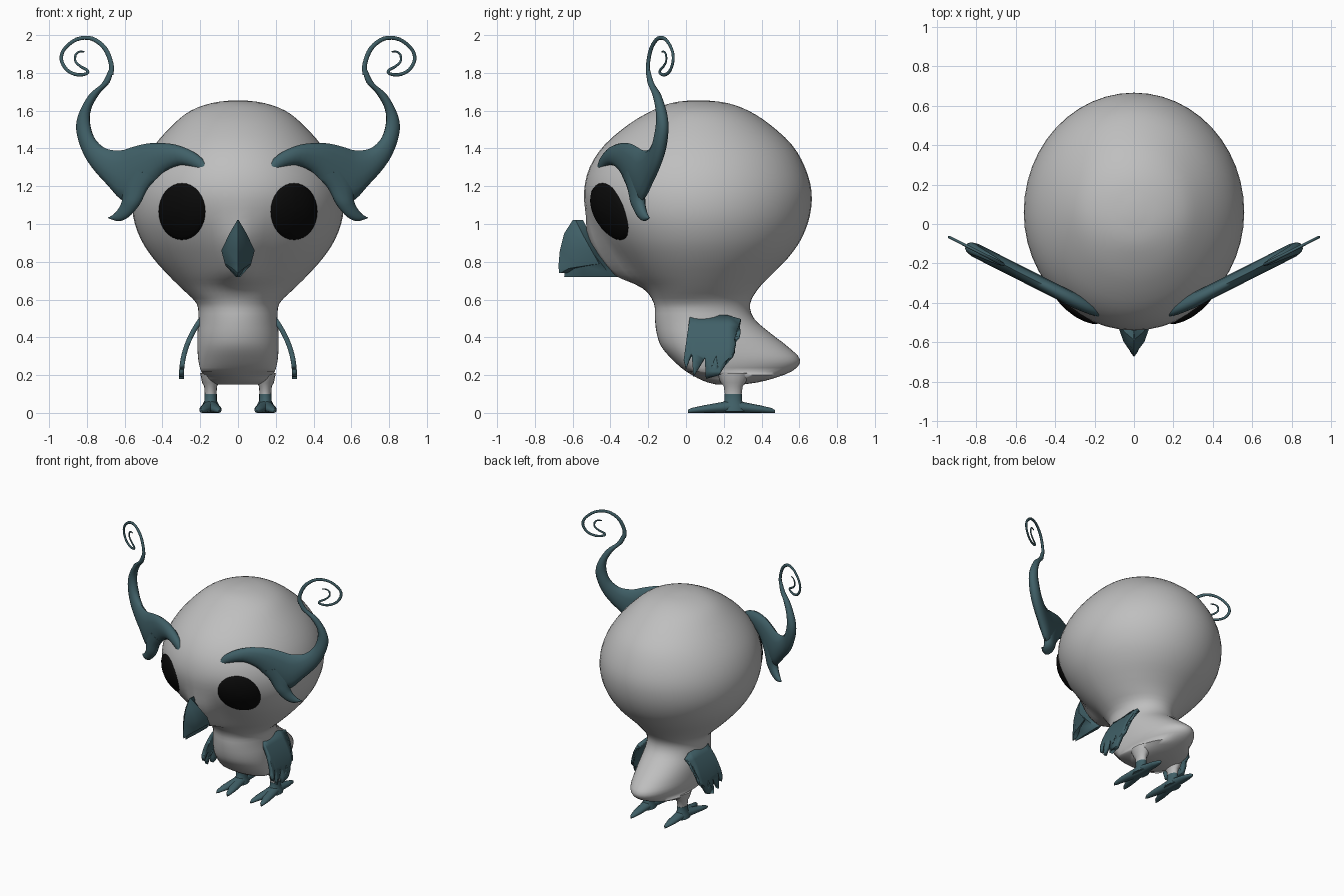
import bpy, bmesh, math
from mathutils import Vector
from mathutils.bvhtree import BVHTree

if "Cube" in bpy.data.objects:
    bpy.data.objects.remove(bpy.data.objects["Cube"])


def material(name, col):
    m = bpy.data.materials.new(name)
    m.diffuse_color = (*col, 1)
    m.use_nodes = True
    m.node_tree.nodes["Principled BSDF"].inputs["Base Color"].default_value = m.diffuse_color
    return m


GREY = material("light grey", (0.52, 0.52, 0.52))
TEAL = material("dark teal", (0.052, 0.118, 0.138))
BLACK = material("black", (0.003, 0.003, 0.003))


def smooth(pts, n=4):
    """Catmull-Rom interpolation of tuples of any length."""
    p = [pts[0]] + list(pts) + [pts[-1]]
    out = []
    for i in range(1, len(p) - 2):
        for k in range(n):
            t = k / n
            out.append(tuple(
                0.5 * (2 * b + (c - a) * t + (2 * a - 5 * b + 4 * c - d) * t * t
                       + (3 * b - a - 3 * c + d) * t ** 3)
                for a, b, c, d in zip(p[i - 1], p[i], p[i + 1], p[i + 2])))
    return out + [tuple(pts[-1])]


def finish(bm, name, mat, mirror=False, thick=0, angle=50):
    bmesh.ops.recalc_face_normals(bm, faces=bm.faces)
    me = bpy.data.meshes.new(name)
    bm.to_mesh(me)
    bm.free()
    me.materials.append(mat)
    ob = bpy.data.objects.new(name, me)
    bpy.context.collection.objects.link(ob)
    if thick:
        s = ob.modifiers.new("thickness", 'SOLIDIFY')
        s.thickness, s.offset = thick, 0
    if mirror:
        ob.modifiers.new("mirror", 'MIRROR')
    bpy.ops.object.select_all(action='DESELECT')
    ob.select_set(True)
    bpy.context.view_layer.objects.active = ob
    bpy.ops.object.shade_smooth_by_angle(angle=math.radians(angle))
    return ob


def loft(name, rings, mat, **kw):
    bm = bmesh.new()
    vs = [[bm.verts.new(p) for p in r] for r in rings]
    n = len(rings[0])
    for a, b in zip(vs, vs[1:]):
        for i in range(n):
            bm.faces.new((a[i], a[(i + 1) % n], b[(i + 1) % n], b[i]))
    bm.faces.new(vs[0])
    bm.faces.new(vs[-1])
    return finish(bm, name, mat, **kw)


def circle(n):
    return [(math.cos(2 * math.pi * i / n), math.sin(2 * math.pi * i / n)) for i in range(n)]


# head and body: z, half width, front y, back y, snout push
sections = [
    (1.655, .03, .03, .10, 0), (1.64, .14, -.08, .22, 0), (1.60, .25, -.18, .33, 0),
    (1.53, .34, -.30, .44, 0), (1.42, .44, -.43, .56, 0), (1.30, .515, -.51, .63, 0),
    (1.17, .555, -.54, .665, 0), (1.04, .555, -.51, .655, .02), (.92, .515, -.44, .61, .08),
    (.82, .45, -.36, .54, .11), (.73, .37, -.28, .45, .10), (.66, .30, -.21, .385, .02),
    (.58, .22, -.17, .34, 0), (.50, .21, -.165, .36, 0), (.42, .215, -.155, .45, 0),
    (.35, .215, -.13, .54, 0), (.28, .21, -.07, .605, 0), (.22, .195, 0, .56, 0),
    (.17, .16, .09, .42, 0), (.15, .11, .16, .30, 0)]
rings = []
for z, w, f, b, s in smooth(sections, 3):
    y0 = min(max(.06 if z > .6 else .08, f + .02), b - .02)
    if z < .22:
        y0 = (f + b) / 2
    ring = []
    for c, sn in circle(48):
        x = w * sn
        y = y0 + (b - y0) * c if c > 0 else y0 + (y0 - f) * c - s * math.exp(-(x / .1) ** 2)
        ring.append((x, y, z))
    rings.append(ring)
body = loft("head_and_body", rings, GREY, angle=70)

# eyes: shallow domes lying on the head surface
bm = bmesh.new()
bm.from_mesh(body.data)
tree = BVHTree.FromBMesh(bm)
bm.free()
rings = []
for r, off in ((1, -.02), (1, .006), (.9, .013), (.65, .02), (.35, .024), (.02, .025)):
    ring = []
    for c, s in circle(32):
        x, z = .295 + .122 * r * c, 1.066 + .15 * r * s
        hit = tree.ray_cast(Vector((x, -2, z)), Vector((0, 1, 0)))[0]
        ring.append(hit + Vector((.5, -.86, 0)) * off)
    rings.append(ring)
loft("eyes", rings, BLACK, mirror=True, angle=80)


# beak: z, front y, back y, half width
def beak(name, secs):
    loft(name, [[(0, f, z), (w * .6, f + (b - f) * .42, z), (w, b, z), (0, b + .04, z),
                 (-w, b, z), (-w * .6, f + (b - f) * .42, z)] for z, f, b, w in secs],
         TEAL, angle=40)


beak("upper_beak", [(1.02, -.60, -.585, .004), (.95, -.645, -.55, .045), (.86, -.668, -.50, .088),
                    (.79, -.674, -.46, .07), (.765, -.674, -.62, .03), (.74, -.672, -.665, .004)])
beak("lower_beak", [(.83, -.62, -.48, .08), (.78, -.625, -.44, .066), (.74, -.642, -.41, .03),
                    (.72, -.645, -.40, .012)])


# brows and horns lie in one slanted upright plane
def on_plane(x, z):
    return Vector((x, -.465 + (x - .15) * .506, z))


def ribbon(name, pairs):
    normal = Vector((.45, -.89, 0))
    rings = []
    for x1, z1, x2, z2 in pairs:
        a, b = on_plane(x1, z1), on_plane(x2, z2)
        mid, half = (a + b) / 2, (a - b) / 2
        t = min(.036, .7 * half.length)
        rings.append([mid + half * c + normal * t * s for c, s in circle(12)])
    loft(name, rings, TEAL, mirror=True, angle=60)


# upper edge x, z and lower edge x, z
ribbon("brow_horns", smooth([
    (.123, 1.197, .128, 1.195), (.14, 1.275, .165, 1.245), (.21, 1.365, .21, 1.285),
    (.33, 1.42, .305, 1.31), (.46, 1.428, .40, 1.27), (.55, 1.41, .48, 1.19),
    (.62, 1.39, .595, 1.12), (.70, 1.40, .69, 1.205), (.76, 1.455, .795, 1.33),
    (.785, 1.53, .85, 1.47), (.78, 1.61, .845, 1.57), (.735, 1.69, .79, 1.68),
    (.68, 1.75, .72, 1.745), (.66, 1.82, .684, 1.815)]))
ribbon("brow_prongs", smooth([
    (.42, 1.25, .60, 1.31), (.475, 1.19, .62, 1.20), (.52, 1.105, .612, 1.13),
    (.575, 1.04, .63, 1.085), (.63, 1.015, .66, 1.05), (.685, 1.03, .688, 1.034)]))

# curled tips: x, z, half width
path = smooth([
    (.675, 1.79, .014), (.671, 1.845, .012), (.705, 1.93, .012), (.775, 1.982, .011),
    (.855, 1.977, .010), (.92, 1.925, .009), (.935, 1.87, .009), (.905, 1.815, .009),
    (.85, 1.79, .009), (.80, 1.797, .008), (.80, 1.815, .008), (.83, 1.832, .007),
    (.86, 1.86, .006), (.86, 1.895, .006), (.84, 1.912, .005), (.815, 1.912, .004)])
pairs = []
for i, (x, z, w) in enumerate(path):
    p, q = path[max(i - 1, 0)], path[min(i + 1, len(path) - 1)]
    d = Vector((q[0] - p[0], q[1] - p[1])).normalized() * w
    pairs.append((x - d.y, z + d.x, x + d.y, z - d.x))
ribbon("horn_curls", pairs)

# wings: feathered outline in y, z, bent outwards by height
outline = [(.02, .50), (.06, .51), (.22, .51), (.29, .49), (.275, .42), (.25, .30), (.225, .28),
           (.175, .20), (.16, .30), (.105, .18), (.10, .29), (.04, .19), (.03, .31),
           (0, .23), (-.012, .28), (.005, .40)]
bm = bmesh.new()
bm.faces.new([bm.verts.new((0, y, z)) for y, z in outline])
bmesh.ops.triangulate(bm, faces=bm.faces[:])
for i in range(9):
    bmesh.ops.bisect_plane(bm, geom=bm.verts[:] + bm.edges[:] + bm.faces[:],
                           plane_co=(0, 0, .22 + .03 * i), plane_no=(0, 0, 1))
for v in bm.verts:
    v.co.x = .30 - .115 * (max(0, v.co.z - .18) / .33) ** 2.2
finish(bm, "wings", TEAL, mirror=True, thick=.026, angle=40)


# legs and feet
def stack(name, secs, mat):
    loft(name, [[(.145 + rx * c, .25 + ry * s, z) for c, s in circle(16)]
                for z, rx, ry in secs], mat, mirror=True)


stack("legs", [(.21, .055, .09), (.16, .045, .065), (.14, .034, .05), (.095, .031, .044)], GREY)
stack("ankles", [(.10, .033, .046), (.065, .033, .046), (.04, .045, .06), (.008, .05, .07)], TEAL)
for name, x, y in (("inner_toes", .10, .01), ("outer_toes", .192, .01), ("back_toes", .145, .47)):
    start, end = Vector((.145, .25, 0)), Vector((x, y, 0))
    side = (end - start).normalized().cross(Vector((0, 0, 1)))
    rings = []
    for t, w, h in ((0, .042, .07), (.3, .036, .055), (.65, .03, .04), (.92, .016, .026), (1, .003, .016)):
        c = start.lerp(end, t)
        rings.append([c + side * w * a + Vector((0, 0, h * (1 + b) / 2)) for a, b in circle(12)])
    loft(name, rings, TEAL, mirror=True)
